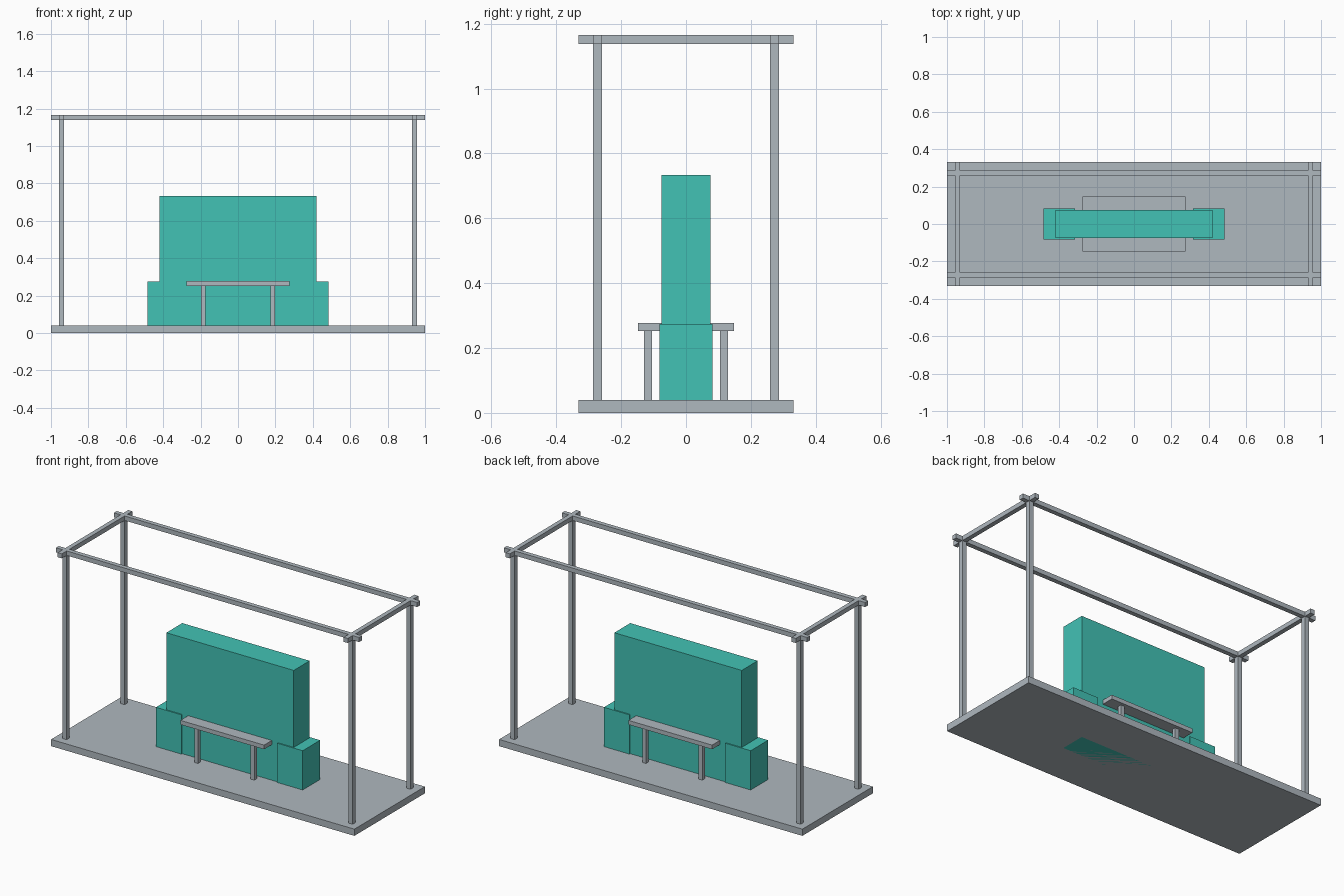
import bpy

if "Cube" in bpy.data.objects:
    bpy.data.objects.remove(bpy.data.objects["Cube"])


def material(name, rgb):
    m = bpy.data.materials.new(name)
    m.diffuse_color = (*rgb, 1.0)
    m.use_nodes = True
    m.node_tree.nodes["Principled BSDF"].inputs["Base Color"].default_value = m.diffuse_color
    return m


GREY = material("light grey", (0.43, 0.48, 0.52))
TEAL = material("teal", (0.055, 0.54, 0.46))


def box(name, center_xy, size_xy, z0, z1, mat):
    """Box given by its plan centre, plan size and height range."""
    bpy.ops.mesh.primitive_cube_add(size=1)
    ob = bpy.context.object
    ob.name = name
    ob.data.transform(ob.matrix_world)
    for v in ob.data.vertices:
        v.co.x = center_xy[0] + v.co.x * size_xy[0]
        v.co.y = center_xy[1] + v.co.y * size_xy[1]
        v.co.z = z0 if v.co.z < 0 else z1
    ob.data.materials.append(mat)
    return ob


FLOOR, BEAM_Z, TOP = 0.04, 1.138, 1.165
BAR = 0.027
POST_X, POST_Y = 0.943, 0.273
SEAT_Z = 0.252

# Floor slab
box("platform", (0, 0), (2.0, 0.664), 0, FLOOR, GREY)

# Central panel, standing through the slab, and its end blocks
box("display_panel", (0, 0), (0.84, 0.15), 0, 0.733, TEAL)
for s, side in ((-1, "left"), (1, "right")):
    box(f"{side}_end_block", (s * 0.4, 0), (0.168, 0.164), FLOOR, 0.274, TEAL)

# Bench ledge running through the panel to both sides
box("bench_seat", (0, 0), (0.552, 0.296), SEAT_Z, 0.277, GREY)

# Posts and bench legs at the four corners
for sx, side in ((-1, "left"), (1, "right")):
    for sy, end in ((-1, "front"), (1, "back")):
        box(f"{end}_{side}_post", (sx * POST_X, sy * POST_Y), (BAR, BAR),
            FLOOR, BEAM_Z, GREY)
        box(f"{end}_{side}_bench_leg", (sx * 0.186, sy * 0.117), (0.024, 0.024),
            FLOOR, SEAT_Z, GREY)

# Crossing roof beams with overhanging ends
for s, end in ((-1, "front"), (1, "back")):
    box(f"{end}_roof_beam", (0, s * POST_Y), (2.0, BAR), BEAM_Z, TOP, GREY)
for s, side in ((-1, "left"), (1, "right")):
    box(f"{side}_roof_beam", (s * POST_X, 0), (BAR, 0.664), BEAM_Z, TOP, GREY)
